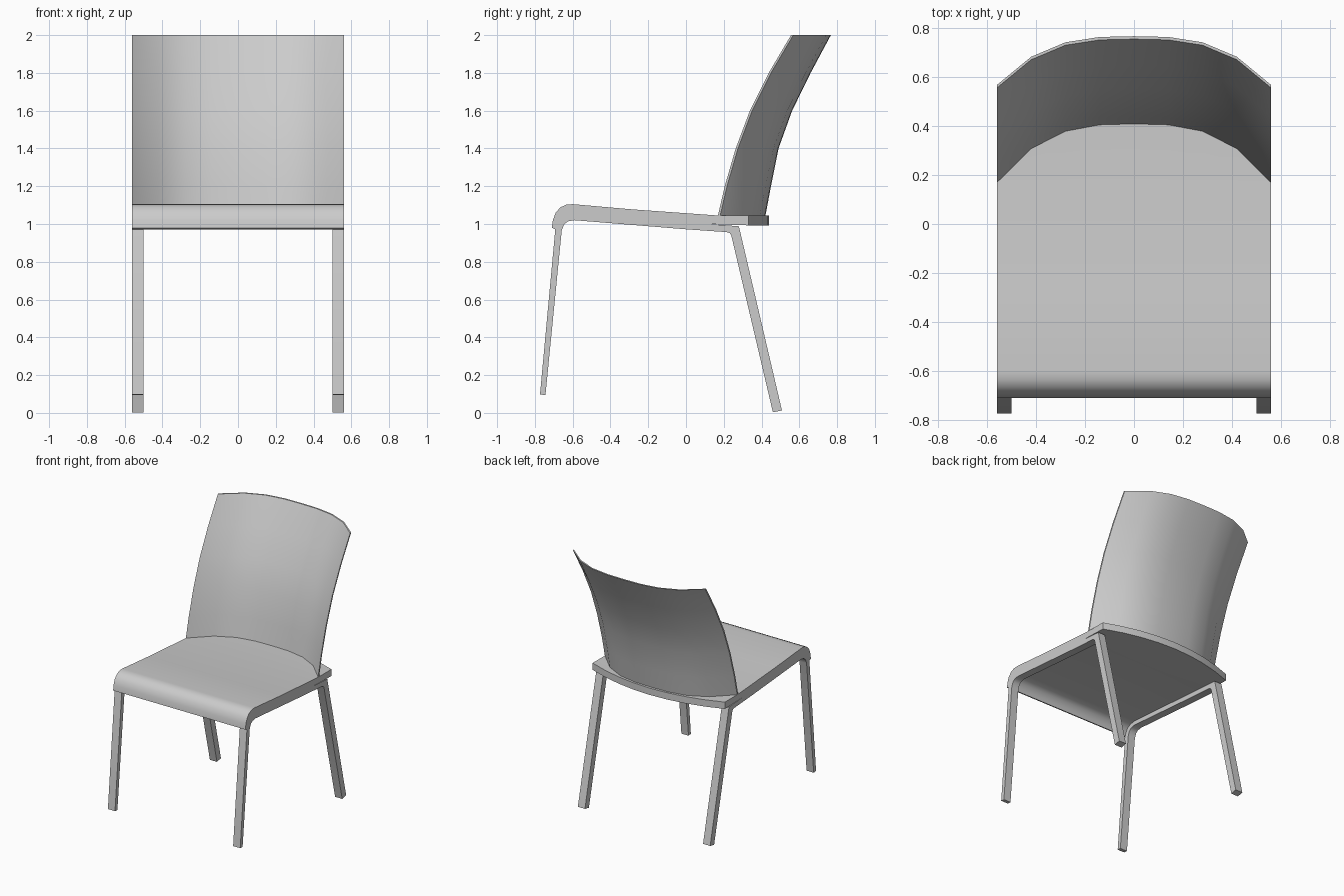
import bpy
import bmesh
import math

cube = bpy.data.objects.get("Cube")
if cube:
    bpy.data.objects.remove(cube, do_unlink=True)

HALF = 0.56    # half width of the chair
STEPS = 8      # lengthwise divisions across the width

grey = bpy.data.materials.new("plain grey")
grey.use_nodes = True
colour = (0.6, 0.6, 0.6, 1)
grey.diffuse_color = colour
grey.node_tree.nodes["Principled BSDF"].inputs["Base Color"].default_value = colour


def loft(name, xs, ring_at):
    """Skin the closed (y, z) outlines ring_at(x) along x and cap both ends."""
    bm = bmesh.new()
    rings = [[bm.verts.new((x, y, z)) for y, z in ring_at(x)] for x in xs]
    count = len(rings[0])
    for a, b in zip(rings, rings[1:]):
        for i in range(count):
            j = (i + 1) % count
            bm.faces.new((a[i], a[j], b[j], b[i]))
    bm.faces.new(rings[0])
    bm.faces.new(rings[-1])
    bmesh.ops.recalc_face_normals(bm, faces=bm.faces)
    mesh = bpy.data.meshes.new(name)
    bm.to_mesh(mesh)
    bm.free()
    mesh.materials.append(grey)
    obj = bpy.data.objects.new(name, mesh)
    bpy.context.collection.objects.link(obj)
    bpy.ops.object.select_all(action="DESELECT")
    obj.select_set(True)
    bpy.context.view_layer.objects.active = obj
    bpy.ops.object.shade_smooth_by_angle(angle=math.radians(32))
    return obj


across = [HALF * (2 * i / STEPS - 1) for i in range(STEPS + 1)]

# Seat: rolled front lip, gentle rearward slope, bowed back edge
seat_top = [(-0.71, 0.98), (-0.705, 1.02), (-0.69, 1.06), (-0.665, 1.088),
            (-0.635, 1.102), (-0.6, 1.105), (-0.28, 1.077), (0.17, 1.045)]
seat_under = [(0.12, 1.0), (-0.59, 1.052), (-0.635, 1.046),
              (-0.665, 1.028), (-0.685, 0.995), (-0.692, 0.972)]


def seat_ring(x):
    back = 0.33 + 0.11 * (1 - (x / HALF) ** 2)
    return seat_top + [(back, 1.045), (back, 0.993)] + seat_under


loft("seat", across, seat_ring)

# Backrest: thin curved shell; each row is (z, y at the sides, y at the middle)
rows = [(1.04, 0.18, 0.42), (1.2, 0.217, 0.45), (1.4, 0.275, 0.49),
        (1.6, 0.35, 0.562), (1.8, 0.45, 0.66), (2.0, 0.568, 0.767)]


def backrest_ring(x):
    bow = 1 - abs(x / HALF) ** 3
    rear = [(side + (mid - side) * bow, z) for z, side, mid in rows]
    front = [(y - 0.012, z) for y, z in reversed(rear)]
    return rear + front


loft("backrest", across, backrest_ring)

# Leg frames: one bent flat bar per side, front leg, rail and rear leg
frame = [(-0.773, 0.097), (-0.692, 0.972), (-0.685, 0.995), (-0.665, 1.028),
         (-0.635, 1.046), (-0.59, 1.052), (0.12, 1.0), (0.28, 0.988),
         (0.508, 0.013), (0.46, 0.003), (0.24, 0.938), (0.232, 0.952),
         (0.215, 0.957), (0.0, 0.972), (-0.59, 1.02), (-0.625, 1.014),
         (-0.645, 0.998), (-0.658, 0.965), (-0.744, 0.095)]
for side, sign in (("left", 1), ("right", -1)):
    loft(side + "_leg_frame", [sign * 0.5, sign * HALF], lambda x: frame)
